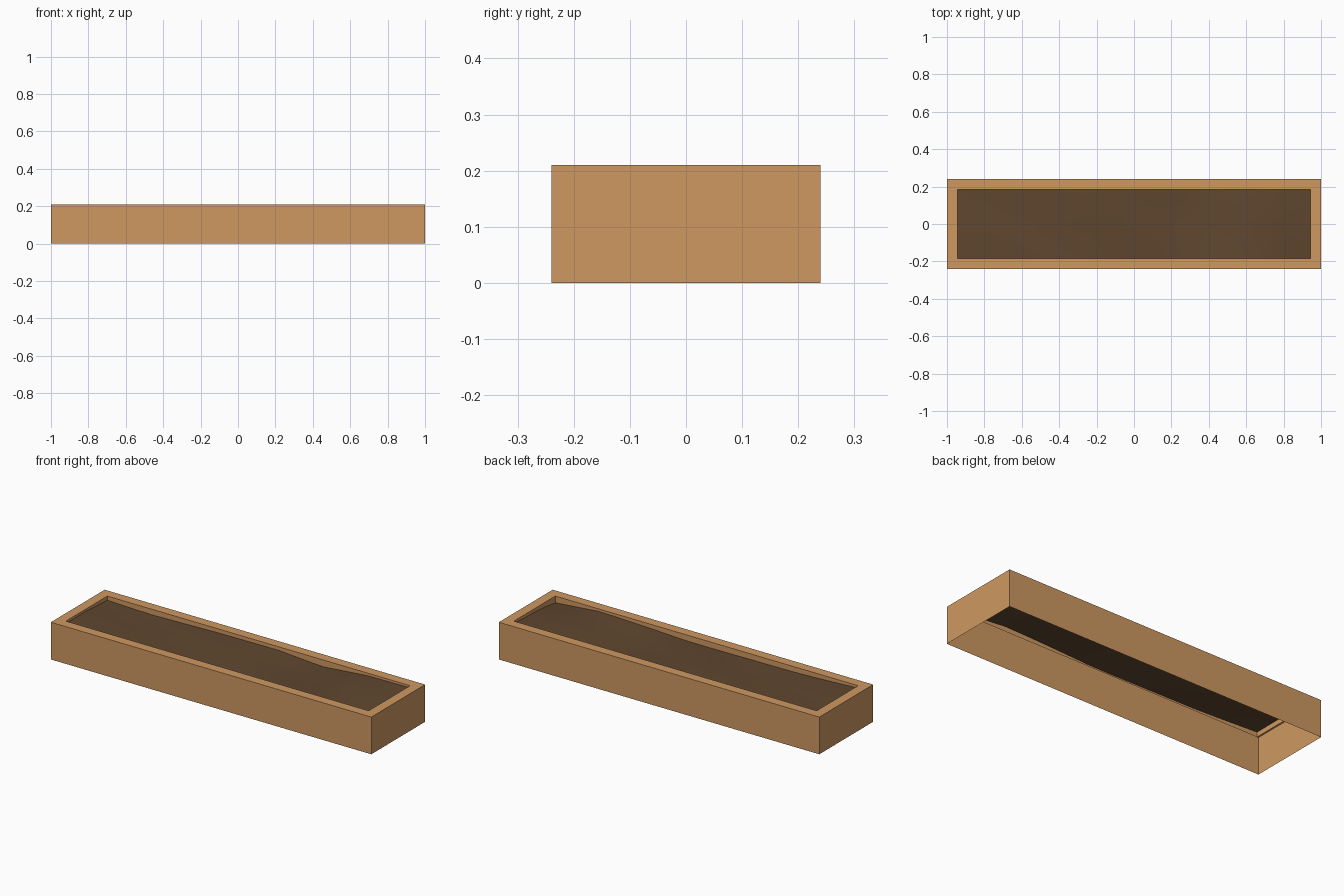
import bpy, bmesh, math

if "Cube" in bpy.data.objects:
    bpy.data.objects.remove(bpy.data.objects["Cube"])

L, W, H, T = 1.0, 0.24, 0.21, 0.055   # half length, half width, height, rim width
LIP_Z = 0.168                         # lower edge of the inner lip


def material(name, rgb):
    m = bpy.data.materials.new(name)
    m.diffuse_color = (*rgb, 1)
    m.use_nodes = True
    m.node_tree.nodes["Principled BSDF"].inputs["Base Color"].default_value = m.diffuse_color
    return m


def add_object(name, bm, mat):
    me = bpy.data.meshes.new(name)
    bm.to_mesh(me)
    bm.free()
    me.materials.append(mat)
    ob = bpy.data.objects.new(name, me)
    bpy.context.collection.objects.link(ob)
    return ob


def lerp_profile(points, x):
    for (x0, z0), (x1, z1) in zip(points, points[1:]):
        if x <= x1:
            return z0 + (z1 - z0) * (x - x0) / (x1 - x0)
    return points[-1][1]


# planter frame: open-bottomed shell with outer walls, flat rim and inner lip
bm = bmesh.new()
loops = []
for inset, z in ((0, 0), (0, H), (T, H), (T, LIP_Z)):
    a, b = L - inset, W - inset
    loops.append([bm.verts.new((x, y, z)) for x, y in ((-a, -b), (a, -b), (a, b), (-a, b))])
for low, high in zip(loops, loops[1:]):
    for i in range(4):
        j = (i + 1) % 4
        bm.faces.new((low[i], low[j], high[j], high[i]))
add_object("planter_frame", bm, material("wood", (0.62, 0.315, 0.12)))

# soil: gently uneven sheet blended between its front and back edge heights
back = [(-0.95, .187), (-.68, .178), (-.24, .188), (.13, .19), (.39, .17), (.67, .195), (.95, .198)]
front = [(-0.95, .196), (-.58, .18), (.1, .175), (.36, .187), (.66, .197), (.95, .172)]
bm = bmesh.new()
bmesh.ops.create_grid(bm, x_segments=14, y_segments=4, size=1)
a, b = L - T, W - T
for v in bm.verts:
    t = (v.co.y + 1) / 2
    x = v.co.x * a
    z = (1 - t) * lerp_profile(front, x) + t * lerp_profile(back, x)
    z += 0.006 * math.sin(math.pi * t) * math.sin(7 * x + 4 * t)
    v.co = (x, v.co.y * b, z)
for f in bm.faces:
    f.smooth = True
add_object("soil", bm, material("soil", (0.115, 0.062, 0.028)))
